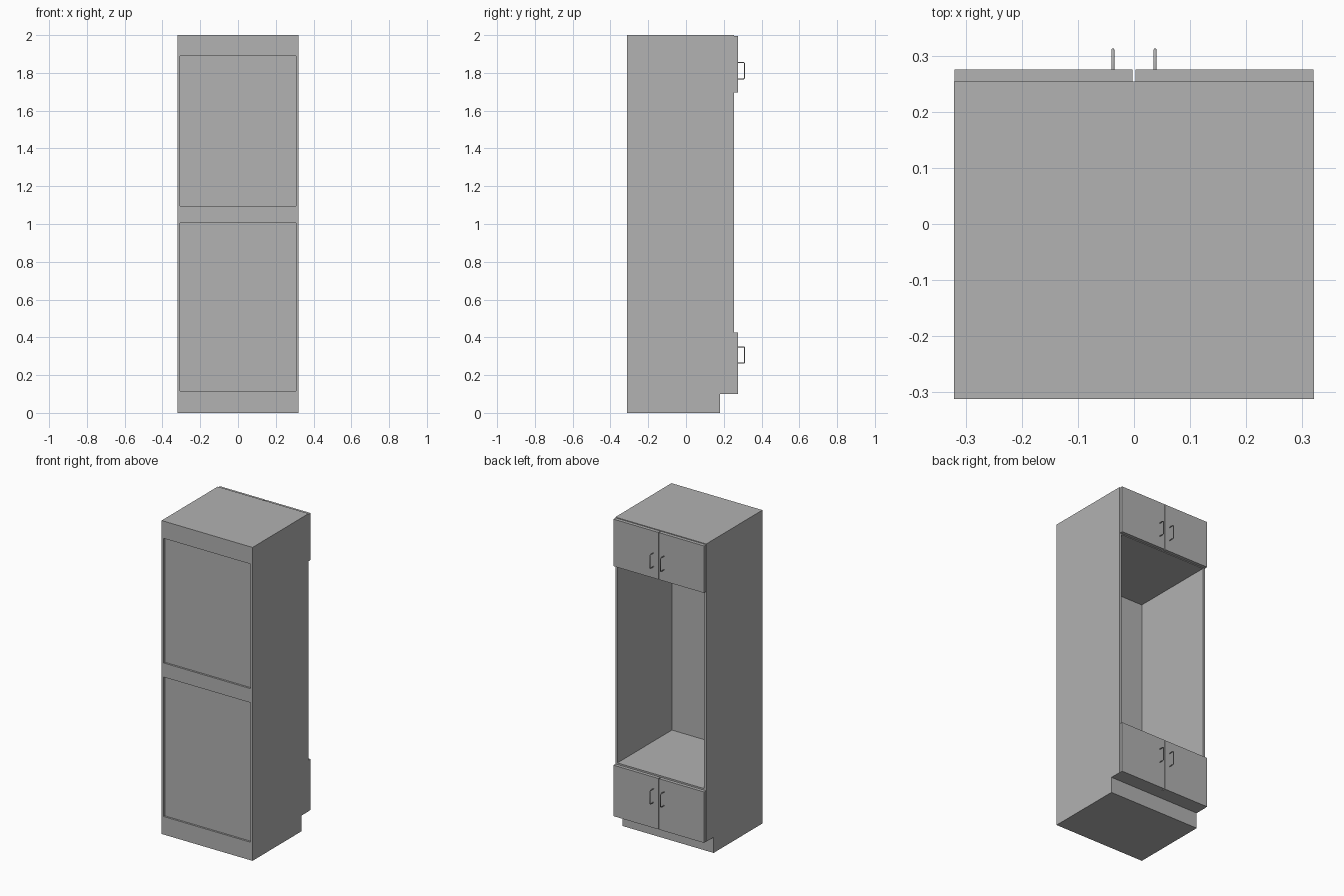
import bpy
import bmesh

cube = bpy.data.objects.get("Cube")
if cube:
    bpy.data.objects.remove(cube, do_unlink=True)

grey = bpy.data.materials.new("plain grey")
grey.use_nodes = True
colour = (0.445, 0.445, 0.445, 1)
grey.diffuse_color = colour
grey.node_tree.nodes["Principled BSDF"].inputs["Base Color"].default_value = colour


def link(name, data):
    data.materials.append(grey)
    ob = bpy.data.objects.new(name, data)
    bpy.context.collection.objects.link(ob)
    return ob


def board(name, x, y, z):
    """Box given by its low and high limits on each axis."""
    bm = bmesh.new()
    bmesh.ops.create_cube(bm, size=1)
    for v in bm.verts:
        v.co = [lim[0] if c < 0 else lim[1] for c, lim in zip(v.co, (x, y, z))]
    me = bpy.data.meshes.new(name)
    bm.to_mesh(me)
    bm.free()
    return link(name, me)


def side_panel(name, x0, x1):
    """Full-height side with the toe-kick notch."""
    profile = [(BACK, 0), (KICK, 0), (KICK, 0.1), (FACE, 0.1), (FACE, 2), (BACK, 2)]
    bm = bmesh.new()
    face = bm.faces.new([bm.verts.new((x0, y, z)) for y, z in profile])
    ext = bmesh.ops.extrude_face_region(bm, geom=[face])
    for v in ext["geom"]:
        if isinstance(v, bmesh.types.BMVert):
            v.co.x = x1
    bmesh.ops.recalc_face_normals(bm, faces=bm.faces)
    me = bpy.data.meshes.new(name)
    bm.to_mesh(me)
    bm.free()
    return link(name, me)


def handle(name, x, z0, z1):
    """Bent wire pull."""
    y0, y1, r = DOOR - 0.002, 0.3105, 0.005
    path = [(y0, z0), (y1 - r, z0), (y1, z0 + r), (y1, z1 - r), (y1 - r, z1), (y0, z1)]
    cu = bpy.data.curves.new(name, "CURVE")
    cu.dimensions = "3D"
    cu.bevel_depth = 0.0027
    cu.bevel_resolution = 2
    cu.use_fill_caps = True
    sp = cu.splines.new("POLY")
    sp.points.add(len(path) - 1)
    for p, (y, z) in zip(sp.points, path):
        p.co = (x, y, z, 1)
    link(name, cu)


BACK, KICK, FACE, DOOR = -0.312, 0.18, 0.254, 0.275
OUT, IN = 0.321, 0.306
span = (-IN, IN)
depth = (BACK, FACE)

# Carcass
side_panel("left_side", IN, OUT)
side_panel("right_side", -OUT, -IN)
board("plinth", span, (BACK, KICK), (0, 0.1))
board("bottom_board", span, depth, (0.1, 0.115))
board("top_board", span, depth, (1.985, 2))
board("lower_shelf", span, (-0.295, FACE), (0.42, 0.435))
board("upper_shelf", span, (-0.295, FACE), (1.69, 1.705))

# Rear panel and the rails that frame it
board("rear_panel", span, (-0.3, -0.295), (0.115, 1.985))
board("middle_rear_rail", span, (BACK, -0.3), (1.005, 1.095))
board("top_rear_rail", span, (BACK, -0.3), (1.89, 1.985))

# Door pairs with handles
for level, z0, z1, h0 in (("lower", 0.1, 0.425, 0.263), ("upper", 1.695, 1.995, 1.768)):
    for side, s in (("left", 1), ("right", -1)):
        board(f"{level}_{side}_door", sorted((s * 0.0025, s * 0.3195)), (FACE, DOOR), (z0, z1))
        handle(f"{level}_{side}_handle", s * 0.0375, h0, h0 + 0.087)
